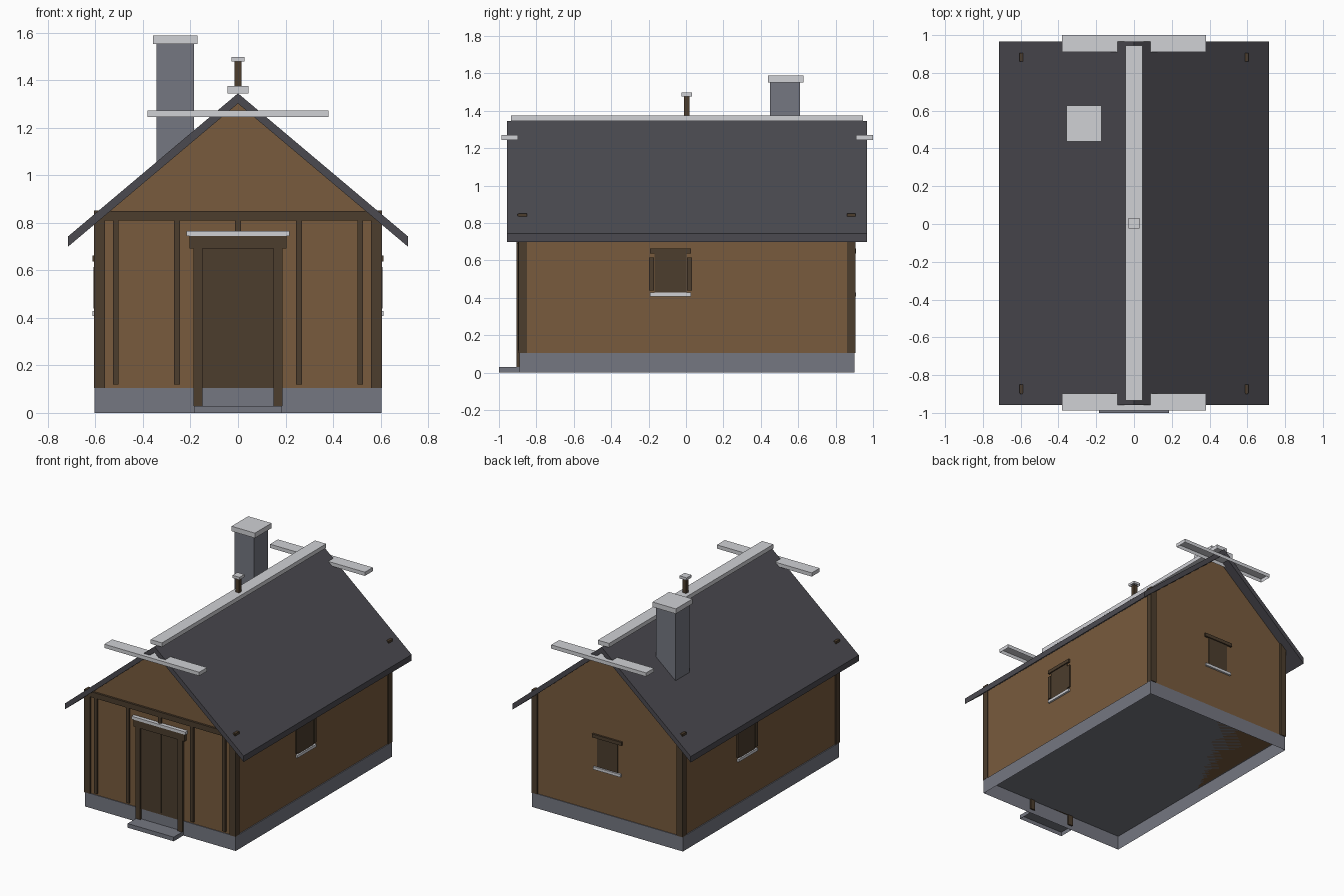
import bpy
import bmesh

if "Cube" in bpy.data.objects:
    bpy.data.objects.remove(bpy.data.objects["Cube"], do_unlink=True)


def material(name, hex_code):
    srgb = [int(hex_code[i:i + 2], 16) / 255 for i in range(0, len(hex_code), 2)]
    linear = [c / 12.92 if c < 0.04 else ((c + 0.055) / 1.055) ** 2.4 for c in srgb]
    mat = bpy.data.materials.new(name)
    mat.use_nodes = True
    mat.diffuse_color = (*linear, 1)
    bsdf = mat.node_tree.nodes["Principled BSDF"]
    bsdf.inputs["Base Color"].default_value = (*linear, 1)
    bsdf.inputs["Roughness"].default_value = 0.9
    return mat


WALL = material("wall_brown", "785B3D")
TIMBER = material("dark_timber", "4C3D2D")
ROOF = material("roof_slate", "4B4A50")
STONE = material("foundation_stone", "757781")
TRIM = material("pale_trim", "D0D1D5")


def finish(name, bm, mat):
    mesh = bpy.data.meshes.new(name)
    bm.to_mesh(mesh)
    bm.free()
    mesh.materials.append(mat)
    obj = bpy.data.objects.new(name, mesh)
    bpy.context.collection.objects.link(obj)
    return obj


def box(name, mat, x, y, z, open_bottom=False):
    """Box from (min, max) ranges, optionally without its underside."""
    bm = bmesh.new()
    bmesh.ops.create_cube(bm, size=1)
    for v in bm.verts:
        v.co = [lo + (c + 0.5) * (hi - lo) for c, (lo, hi) in zip(v.co, (x, y, z))]
    if open_bottom:
        under = [f for f in bm.faces if f.normal.z < -0.9]
        bmesh.ops.delete(bm, geom=under, context="FACES_ONLY")
    return finish(name, bm, mat)


def prism(name, mat, profile, y0, y1):
    """Extrude an x-z profile along y."""
    bm = bmesh.new()
    face = bm.faces.new([bm.verts.new((px, y0, pz)) for px, pz in profile])
    ext = bmesh.ops.extrude_face_region(bm, geom=[face])
    moved = [g for g in ext["geom"] if isinstance(g, bmesh.types.BMVert)]
    bmesh.ops.translate(bm, verts=moved, vec=(0, y1 - y0, 0))
    bmesh.ops.recalc_face_normals(bm, faces=bm.faces)
    return finish(name, bm, mat)


def span(centre, half):
    return (centre - half, centre + half)


# Foundation and door step, hollow underneath
box("foundation", STONE, span(0, 0.605), (-0.89, 0.90), (0, 0.105), True)
box("door_step", STONE, span(0, 0.185), (-1.0, -0.89), (0, 0.03), True)

# Gabled walls
eave, peak = 0.80, 1.305
prism("walls", WALL, [(-0.598, 0.105), (0.598, 0.105), (0.598, eave),
                      (0, peak), (-0.598, eave)], -0.885, 0.895)

# Roof: one bent slab with plumb-cut eaves
prism("roof", ROOF, [(-0.715, 0.70), (0, 1.302), (0.715, 0.70),
                     (0.715, 0.743), (0, 1.345), (-0.715, 0.743)], -0.957, 0.967)
box("ridge_cap", TRIM, span(0, 0.045), (-0.935, 0.945), (1.345, 1.375), True)

# Gable planks
for end, y in (("front", (-0.987, -0.897)), ("back", (0.91, 1.0))):
    box(end + "_gable_plank", TRIM, span(0, 0.38), y, (1.245, 1.272), True)

# Ridge finial
box("finial_post", TIMBER, span(0, 0.015), span(0.005, 0.015), (1.37, 1.478))
box("finial_cap", TRIM, span(0, 0.028), span(0.005, 0.028), (1.478, 1.497), True)

# Chimney
box("chimney", STONE, (-0.343, -0.185), (0.45, 0.61), (0.95, 1.552))
box("chimney_cap", TRIM, (-0.358, -0.171), (0.438, 0.628), (1.552, 1.588), True)

# Corner posts, poking slightly through the roof
for side, x in (("left", (0.56, 0.606)), ("right", (-0.606, -0.56))):
    for end, y in (("front", (-0.896, -0.85)), ("back", (0.86, 0.906))):
        box(f"{end}_{side}_post", TIMBER, x, y, (0.105, 0.851))

# Front timber framing
box("front_beam", TIMBER, span(0, 0.604), (-0.9, -0.88), (0.81, 0.849))
for i in range(-2, 3):
    box("front_stud", TIMBER, span(i * 0.257, 0.012), (-0.898, -0.88), (0.12, 0.81))

# Door with frame and pale hood
box("door", TIMBER, span(0, 0.15), (-0.894, -0.88), (0.105, 0.692))
for x in (-0.169, 0.169):
    box("door_jamb", TIMBER, span(x, 0.019), (-0.905, -0.88), (0.03, 0.692))
box("door_lintel", TIMBER, span(0, 0.205), (-0.906, -0.88), (0.692, 0.745))
box("door_hood", TRIM, span(0, 0.216), (-0.912, -0.88), (0.745, 0.766), True)

# Side windows
for side, s, cy in (("left", 1, -0.083), ("right", -1, 0.16)):
    def plate(part, mat, y, z, out):
        x = sorted((s * 0.59, s * out))
        box(f"{side}_window_{part}", mat, x, y, z)
    plate("shutter", TIMBER, span(cy, 0.085), (0.43, 0.64), 0.604)
    for dy in (-0.102, 0.102):
        plate("jamb", TIMBER, span(cy + dy, 0.013), (0.44, 0.615), 0.608)
    plate("lintel", TIMBER, span(cy, 0.109), (0.638, 0.663), 0.612)
    plate("sill", TRIM, span(cy, 0.109), (0.408, 0.428), 0.612)

# Back window
box("back_window_shutter", TIMBER, span(0, 0.082), (0.88, 0.901), (0.43, 0.64))
box("back_window_lintel", TIMBER, span(0, 0.118), (0.88, 0.909), (0.638, 0.663))
box("back_window_sill", TRIM, span(0, 0.11), (0.88, 0.909), (0.408, 0.428))
